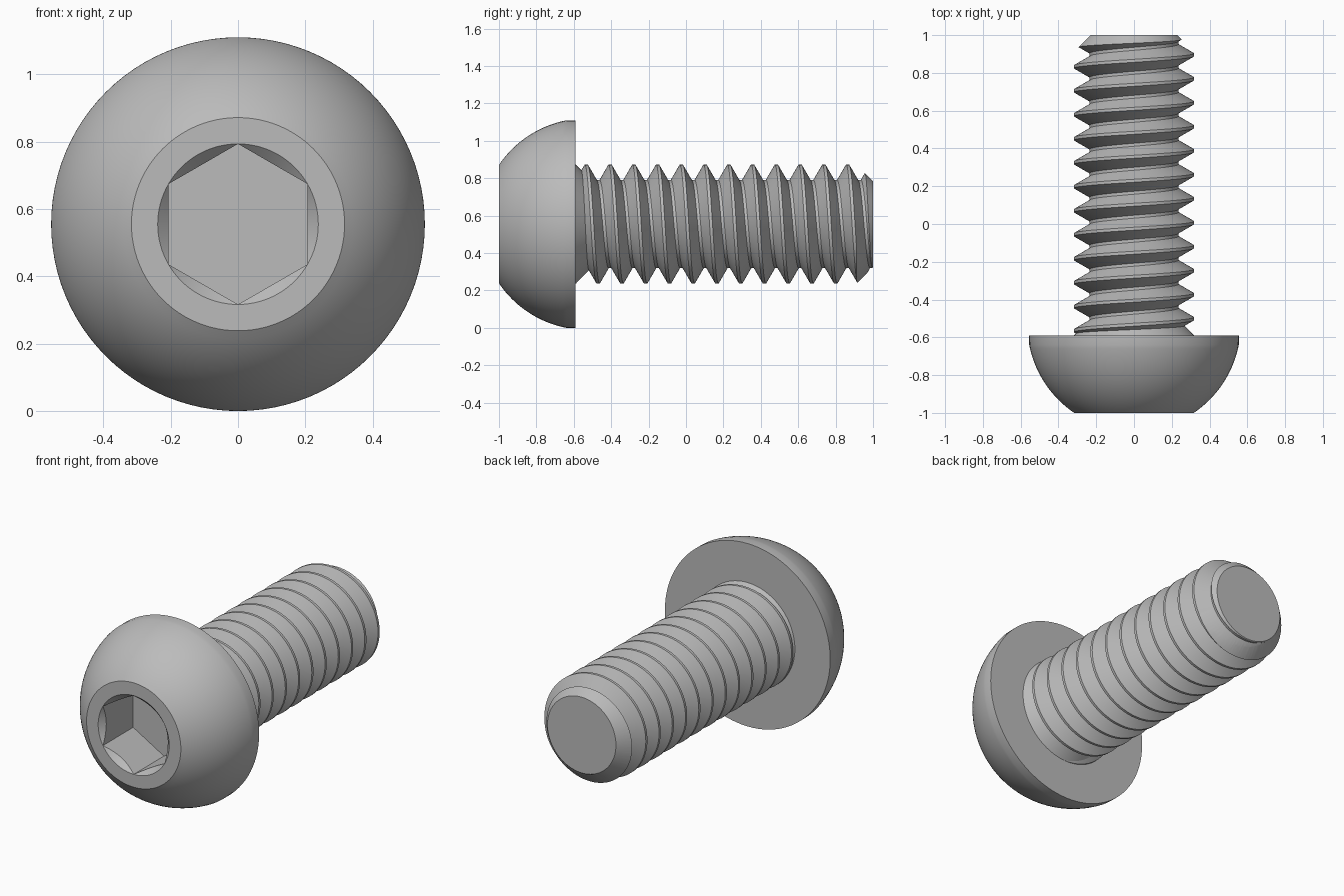
import bpy, bmesh, math
from mathutils import Vector

AXIS_Z = 0.555          # height of the bolt axis
HEAD_BACK = -0.59       # underside of the head
PITCH, CREST, ROOT = 0.127, 0.318, 0.235
SIDES = 96

if "Cube" in bpy.data.objects:
    bpy.data.objects.remove(bpy.data.objects["Cube"])

steel = bpy.data.materials.new("grey steel")
steel.use_nodes = True
COLOUR = (0.5, 0.5, 0.5, 1)
steel.diffuse_color = COLOUR
steel.node_tree.nodes["Principled BSDF"].inputs["Base Color"].default_value = COLOUR


def point(angle, radius, y):
    """Point around the bolt axis; angle 0 is up and grows towards +x."""
    return Vector((radius * math.sin(angle), y, AXIS_Z + radius * math.cos(angle)))


def finish(name, bm):
    bmesh.ops.recalc_face_normals(bm, faces=bm.faces)
    mesh = bpy.data.meshes.new(name)
    bm.to_mesh(mesh)
    bm.free()
    obj = bpy.data.objects.new(name, mesh)
    bpy.context.collection.objects.link(obj)
    mesh.materials.append(steel)
    return obj


def lathe(name, profile, sides=SIDES):
    """Closed solid turned from (y, radius) points, with flat ends."""
    bm = bmesh.new()
    rings = [[bm.verts.new(point(math.tau * i / sides, r, y)) for i in range(sides)]
             for y, r in profile]
    for a, b in zip(rings, rings[1:]):
        for i in range(sides):
            j = (i + 1) % sides
            bm.faces.new((a[i], a[j], b[j], b[i]))
    bm.faces.new(rings[0])
    bm.faces.new(rings[-1])
    return finish(name, bm)


def activate(obj):
    bpy.ops.object.select_all(action='DESELECT')
    obj.select_set(True)
    bpy.context.view_layer.objects.active = obj


def cut(obj, cutter, operation):
    mod = obj.modifiers.new("cut", 'BOOLEAN')
    mod.operation, mod.object, mod.solver = operation, cutter, 'EXACT'
    activate(obj)
    bpy.ops.object.modifier_apply(modifier=mod.name)
    bpy.data.objects.remove(cutter)


def smooth(obj):
    activate(obj)
    bpy.ops.object.shade_smooth_by_angle(angle=math.radians(25))


# Domed head: part of a sphere, then a short straight rim
dome_y, dome_r = -0.532, 0.565
steps = 20
profile = []
for i in range(steps + 1):
    y = -1 + 0.36 * i / steps
    profile.append((y, math.sqrt(dome_r ** 2 - (y - dome_y) ** 2)))
head = lathe("head", profile + [(HEAD_BACK, 0.555)])

# Hexagonal socket with a conical lead-in
HEX = 0.2385
cut(head, lathe("socket_cutter", [(-1.1, HEX), (-0.71, HEX)], 6), 'DIFFERENCE')
cut(head, lathe("lead_in_cutter", [(-1.02, HEX + 0.02), (-0.95, HEX - 0.05)]), 'DIFFERENCE')
smooth(head)

# Threaded shank: a right-handed helical surface, one column per angle
bm = bmesh.new()
flat = PITCH / 8
tooth = [(-flat / 2, CREST), (flat / 2, CREST),
         (PITCH / 2 - flat / 2, ROOT), (PITCH / 2 + flat / 2, ROOT)]
turns, start = 16, 0.864 - 14 * PITCH
rows = turns * len(tooth)
columns = []
for i in range(SIDES):
    columns.append([])
    for j in range(rows):
        turn, k = divmod(j, len(tooth))
        y = start + PITCH * (turn + i / SIDES) + tooth[k][0]
        columns[i].append(bm.verts.new(point(math.tau * i / SIDES, tooth[k][1], y)))
# The last column joins the first one turn further on
columns.append(columns[0][len(tooth):])
for a, b in zip(columns, columns[1:]):
    for j in range(min(len(a), len(b)) - 1):
        bm.faces.new((a[j], b[j], b[j + 1], a[j + 1]))
# Close both ends with fans
hubs = [bm.verts.new(point(0, 0, y)) for y in (start, start + turns * PITCH)]
for edge in [e for e in bm.edges if e.is_boundary]:
    middle = (edge.verts[0].co.y + edge.verts[1].co.y) / 2
    bm.faces.new((*edge.verts, hubs[0 if middle < 0 else 1]))
shank = finish("threaded_shank", bm)

# Trim the shank to length with a chamfered tip
cut(shank, lathe("tip_cutter", [(-0.63, 0.4), (0.83, 0.4), (1, 0.23)]), 'INTERSECT')
smooth(shank)

# Conical collar where the thread runs out under the head
collar = lathe("runout_collar", [(HEAD_BACK - 0.02, CREST), (HEAD_BACK, CREST),
                                 (HEAD_BACK + 0.1, CREST - 0.1)])
smooth(collar)
